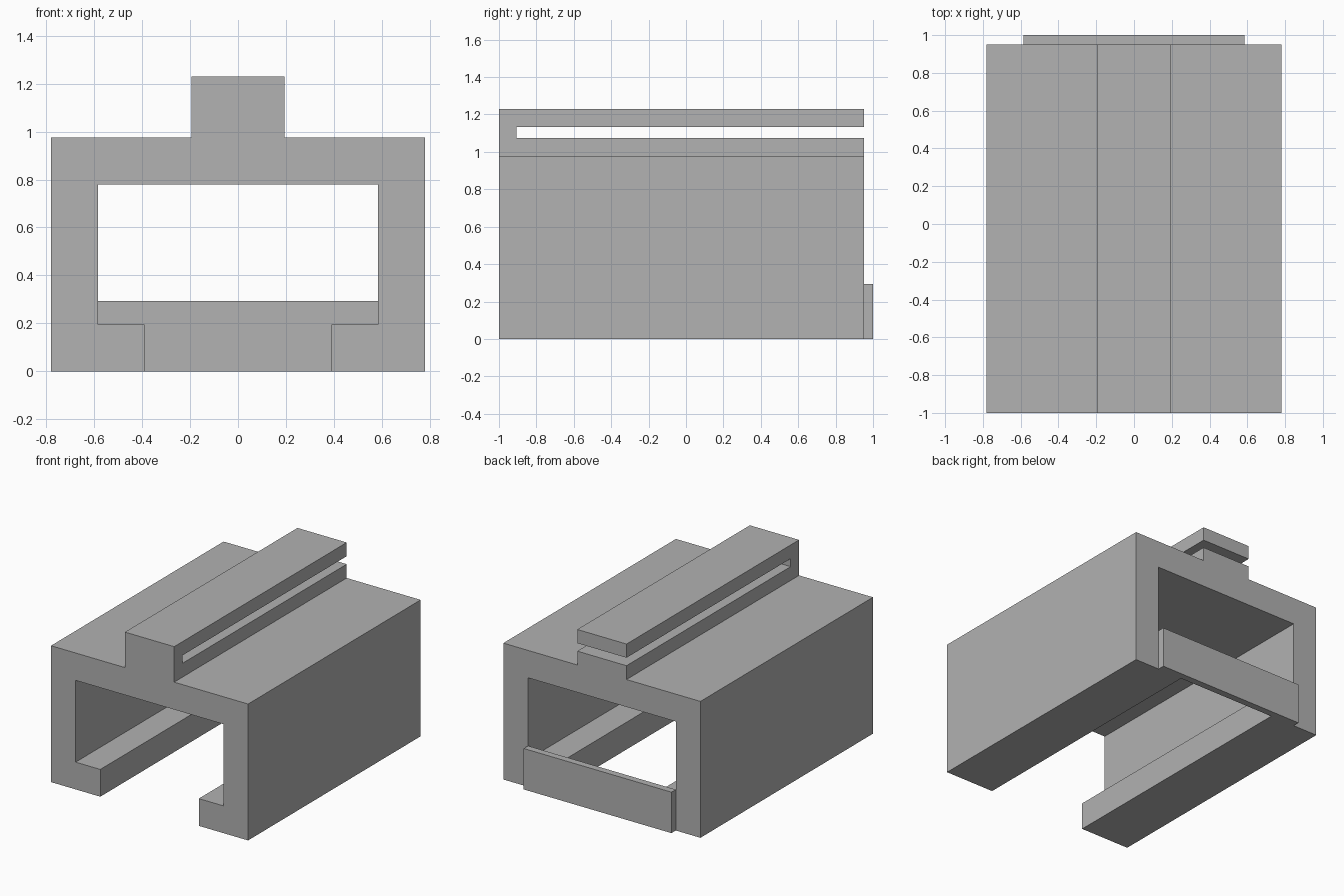
import bpy
import bmesh
from mathutils import Vector

cube = bpy.data.objects.get("Cube")
if cube:
    bpy.data.objects.remove(cube, do_unlink=True)

grey = bpy.data.materials.new("plain grey")
grey.use_nodes = True
colour = (0.445, 0.445, 0.445, 1)
grey.diffuse_color = colour
grey.node_tree.nodes["Principled BSDF"].inputs["Base Color"].default_value = colour


def extrude_profile(name, half, y0, y1):
    """Mirror a half outline (x, z) across x = 0 and extrude it along y."""
    outline = half + [(-x, z) for x, z in reversed(half)]
    bm = bmesh.new()
    face = bm.faces.new([bm.verts.new((x, y0, z)) for x, z in outline])
    ext = bmesh.ops.extrude_face_region(bm, geom=[face])
    verts = [v for v in ext["geom"] if isinstance(v, bmesh.types.BMVert)]
    bmesh.ops.translate(bm, verts=verts, vec=Vector((0, y1 - y0, 0)))
    bmesh.ops.recalc_face_normals(bm, faces=bm.faces)
    mesh = bpy.data.meshes.new(name)
    bm.to_mesh(mesh)
    bm.free()
    mesh.materials.append(grey)
    obj = bpy.data.objects.new(name, mesh)
    bpy.context.collection.objects.link(obj)
    return obj


# Channel body with bottom lips and a top rail
body = extrude_profile("channel_body", [
    (0.195, 1.23), (0.195, 0.976), (0.78, 0.976), (0.78, 0), (0.39, 0),
    (0.39, 0.195), (0.585, 0.195), (0.585, 0.78)], -1, 0.951)

# Slot through the rail, open at the back
cutter = extrude_profile("slot_cutter", [(0.3, 1.132), (0.3, 1.075)], -0.905, 1.1)
cutter.hide_render = True
cutter.hide_viewport = True
slot = body.modifiers.new("slot", "BOOLEAN")
slot.operation = "DIFFERENCE"
slot.solver = "EXACT"
slot.object = cutter

# Stop bar across the back opening
extrude_profile("back_stop_bar", [(0.585, 0.293), (0.585, 0)], 0.951, 1)
